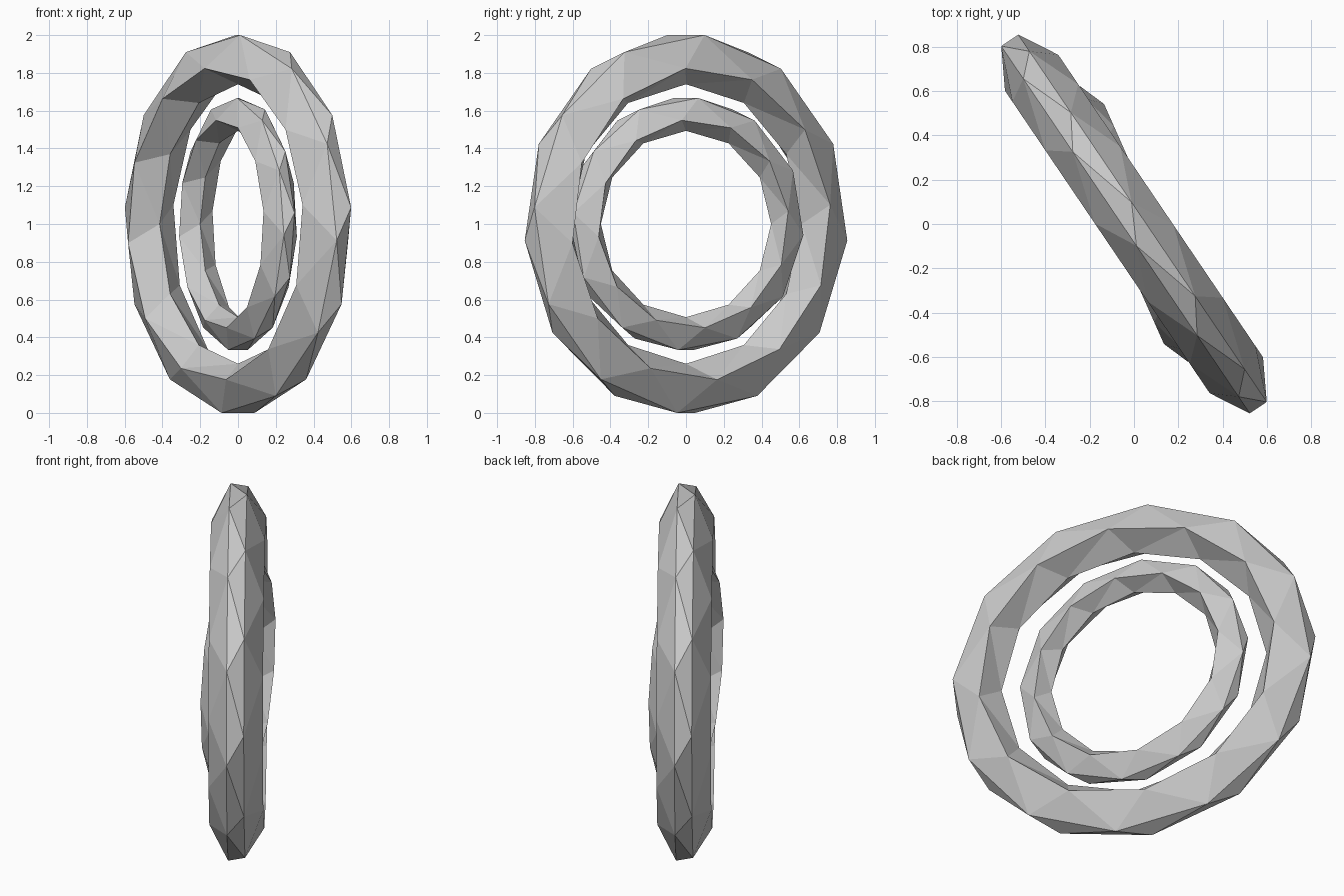
import bpy, math

if "Cube" in bpy.data.objects:
    bpy.data.objects.remove(bpy.data.objects["Cube"])

N = 12                      # vertices per loop
STEP = 360 / N
# Cross-section loops: radius, sideways offset, angular shift in degrees
SECTION = [
    (1.004, 0.046, -5),     # outer rim, one side
    (0.830, 0.145, 7),      # widest part, one side
    (0.740, 0.0, 0),        # inner rim
    (0.830, -0.145, -7),    # widest part, other side
    (1.004, -0.046, 5),     # outer rim, other side
]


def faceted_ring(name, scale, yaw):
    """Upright low-poly ring with staggered loops joined by triangles."""
    a = math.radians(yaw)
    d = (math.sin(a), -math.cos(a))     # in-plane horizontal direction
    n = (math.cos(a), math.sin(a))      # ring axis
    verts, faces = [], []
    for r, off, shift in SECTION:
        for k in range(N):
            t = math.radians(shift + STEP * k)
            s, o = scale * r * math.sin(t), scale * off
            verts.append((d[0] * s + n[0] * o, d[1] * s + n[1] * o,
                          1 + scale * r * math.cos(t)))
    m = len(SECTION)
    for i in range(m):
        j = (i + 1) % m
        # first vertex of the next loop lying just behind each vertex
        lag = math.floor((SECTION[i][2] - SECTION[j][2]) / STEP)
        for k in range(N):
            p, p2 = i * N + k, i * N + (k + 1) % N
            q, q2 = j * N + (k + lag) % N, j * N + (k + lag + 1) % N
            faces += [(p, q, q2), (p, q2, p2)]
    me = bpy.data.meshes.new(name)
    me.from_pydata(verts, [], faces)
    me.update()
    ob = bpy.data.objects.new(name, me)
    bpy.context.collection.objects.link(ob)
    # consistent outward normals
    bpy.context.view_layer.objects.active = ob
    ob.select_set(True)
    bpy.ops.object.mode_set(mode='EDIT')
    bpy.ops.mesh.select_all(action='SELECT')
    bpy.ops.mesh.normals_make_consistent(inside=False)
    bpy.ops.object.mode_set(mode='OBJECT')
    ob.select_set(False)
    return ob


faceted_ring("outer_ring", 1.0, 34.1)
faceted_ring("inner_ring", 2 / 3, 24.0)
